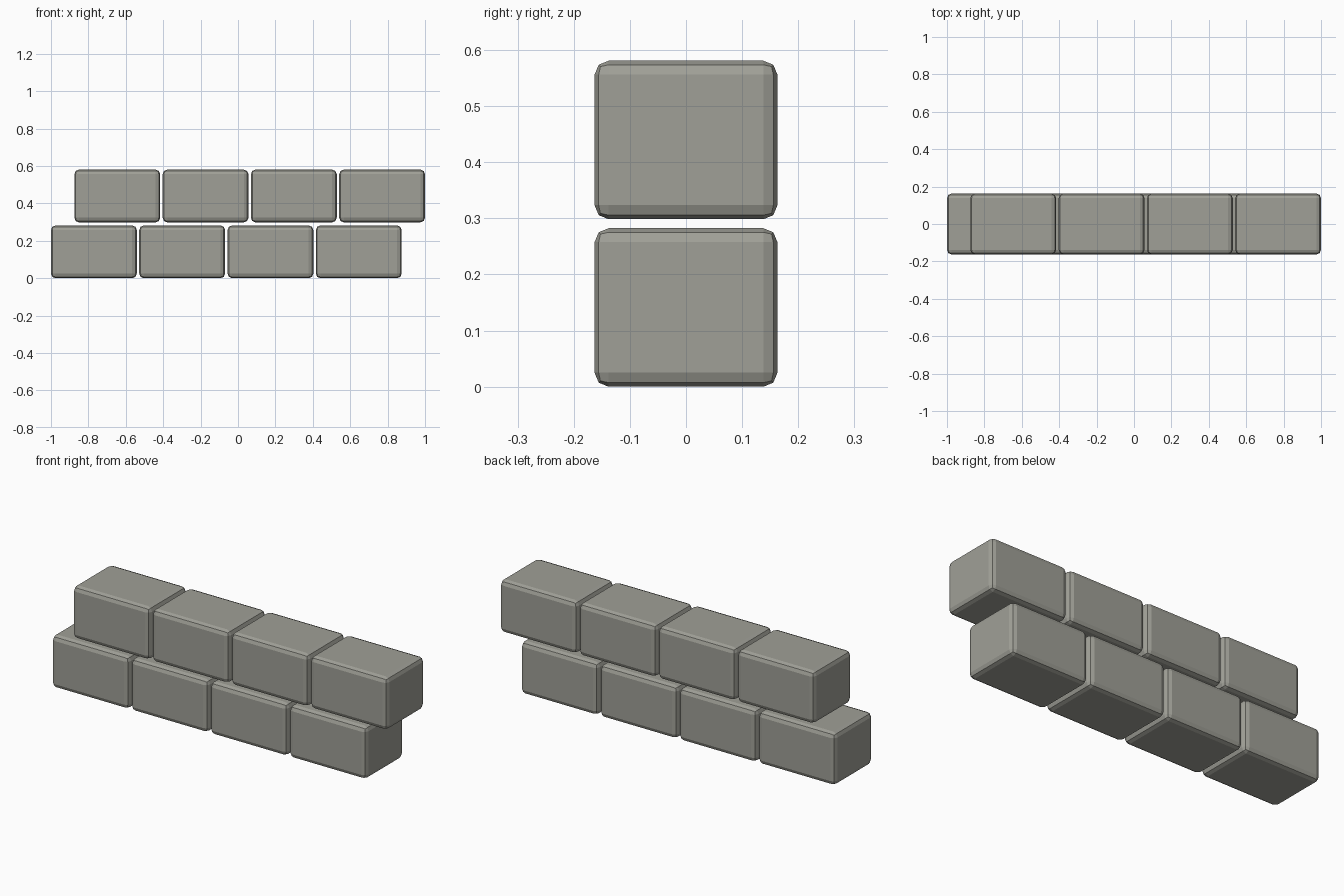
import bpy

if "Cube" in bpy.data.objects:
    bpy.data.objects.remove(bpy.data.objects["Cube"])

W, D, H = 0.459, 0.326, 0.2825     # block size
PITCH_X, PITCH_Z = 0.472, 0.2985   # block spacing including joints
BEVEL = 0.025

# warm grey stone
stone = bpy.data.materials.new("stone")
stone.diffuse_color = (0.35, 0.35, 0.31, 1)
stone.use_nodes = True
stone.node_tree.nodes["Principled BSDF"].inputs["Base Color"].default_value = stone.diffuse_color


def block(name, x, z):
    bpy.ops.mesh.primitive_cube_add(size=1, location=(x, 0, z))
    ob = bpy.context.object
    ob.name = name
    ob.scale = (W, D, H)
    bpy.ops.object.transform_apply(location=False, rotation=False, scale=True)
    ob.data.materials.append(stone)
    # worn, rounded edges in two flat facets
    mod = ob.modifiers.new("edge_bevel", 'BEVEL')
    mod.width = BEVEL
    mod.segments = 2
    mod.limit_method = 'NONE'
    return ob


# two staggered courses of four blocks, lower one flush left, upper one flush right
row_length = 3 * PITCH_X + W
starts = [-1 + W / 2, 1 - row_length + W / 2]
for row, (label, start) in enumerate(zip(("lower", "upper"), starts)):
    for i in range(4):
        block(f"{label}_brick_{i + 1}", start + i * PITCH_X, H / 2 + row * PITCH_Z)
